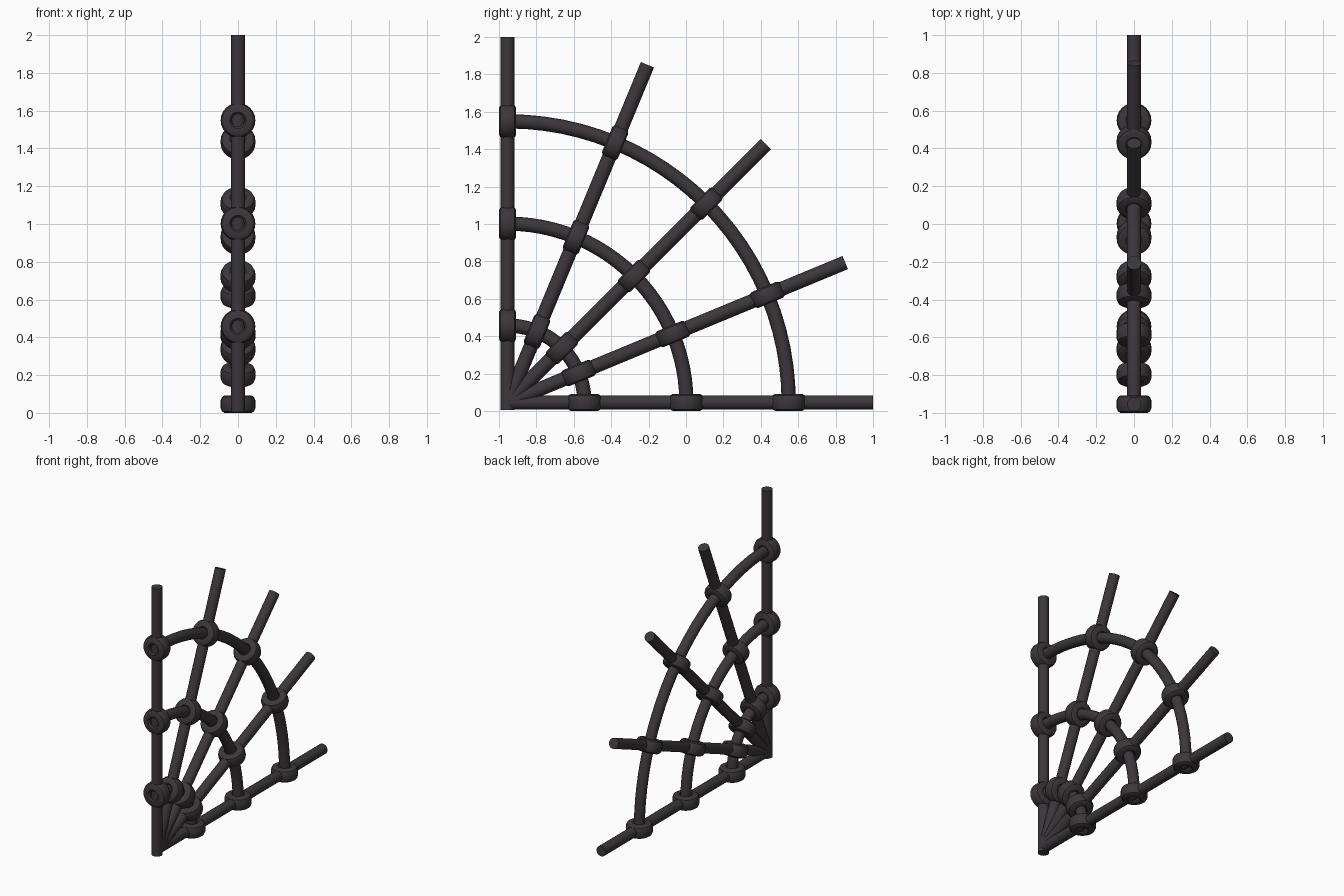
import bpy, math
from mathutils import Vector, Matrix

if "Cube" in bpy.data.objects:
    bpy.data.objects.remove(bpy.data.objects["Cube"])

HUB = Vector((0, -0.954, 0.046))
ROD = 0.038
RADII = (0.411, 0.956, 1.503)
ANGLES = [math.radians(22.5 * i) for i in range(5)]

iron = bpy.data.materials.new("dark_iron")
iron.diffuse_color = (0.045, 0.037, 0.042, 1)
iron.use_nodes = True
iron.node_tree.nodes["Principled BSDF"].inputs["Base Color"].default_value = iron.diffuse_color


def radial(a):
    return Vector((0, math.cos(a), math.sin(a)))


def tangent(a):
    return Vector((0, -math.sin(a), math.cos(a)))


def mesh_object(name, verts, faces):
    me = bpy.data.meshes.new(name)
    me.from_pydata(verts, [], faces)
    me.materials.append(iron)
    ob = bpy.data.objects.new(name, me)
    bpy.context.collection.objects.link(ob)
    bpy.ops.object.select_all(action='DESELECT')
    ob.select_set(True)
    bpy.context.view_layer.objects.active = ob
    bpy.ops.object.shade_smooth_by_angle(angle=math.radians(35))
    return ob


def tube(name, frames, sides=16):
    """Round tube through (centre, in-plane normal) stations, capped."""
    verts, faces = [], []
    for c, n in frames:
        for k in range(sides):
            t = 2 * math.pi * k / sides
            verts.append(c + ROD * (n * math.cos(t) + Vector((1, 0, 0)) * math.sin(t)))
    for i in range(len(frames) - 1):
        for k in range(sides):
            a, b = i * sides + k, i * sides + (k + 1) % sides
            faces.append((a, a + sides, b + sides, b))
    last = (len(frames) - 1) * sides
    faces.append(tuple(range(sides)))
    faces.append(tuple(last + k for k in reversed(range(sides))))
    return mesh_object(name, verts, faces)


# collar cross-section: (radius, offset along axis), rounded outer rim
COLLAR = [(0.034, -0.036), (0.044, -0.046), (0.072, -0.046), (0.085, -0.038), (0.092, -0.02),
          (0.092, 0.02), (0.085, 0.038), (0.072, 0.046), (0.044, 0.046), (0.034, 0.036)]


def collar(name, centre, axis, sides=24):
    rot = axis.to_track_quat('Z', 'X')
    n = len(COLLAR)
    verts, faces = [], []
    for k in range(sides):
        t = 2 * math.pi * k / sides
        for r, h in COLLAR:
            verts.append(centre + rot @ Vector((r * math.cos(t), r * math.sin(t), h)))
    for k in range(sides):
        m = (k + 1) % sides
        for j in range(n):
            i = (j + 1) % n
            faces.append((k * n + j, m * n + j, m * n + i, k * n + i))
    return mesh_object(name, verts, faces)


# spokes fanning out from the corner
for i, a in enumerate(ANGLES):
    start = -0.04 if i == 4 else 0
    tube(f"spoke_{i}", [(HUB + radial(a) * start, tangent(a)),
                        (HUB + radial(a) * 1.954, tangent(a))])

# concentric quarter arcs with a collar at each spoke crossing
for j, r in enumerate(RADII):
    tube(f"arc_{j}", [(HUB + radial(math.pi / 2 * s / 24) * r, radial(math.pi / 2 * s / 24))
                      for s in range(25)])
    for i, a in enumerate(ANGLES):
        collar(f"collar_{j}_{i}", HUB + radial(a) * r, tangent(a))

# make all face normals point outward
import bmesh
for ob in bpy.context.collection.objects:
    bm = bmesh.new()
    bm.from_mesh(ob.data)
    bmesh.ops.recalc_face_normals(bm, faces=bm.faces)
    bm.to_mesh(ob.data)
    bm.free()
